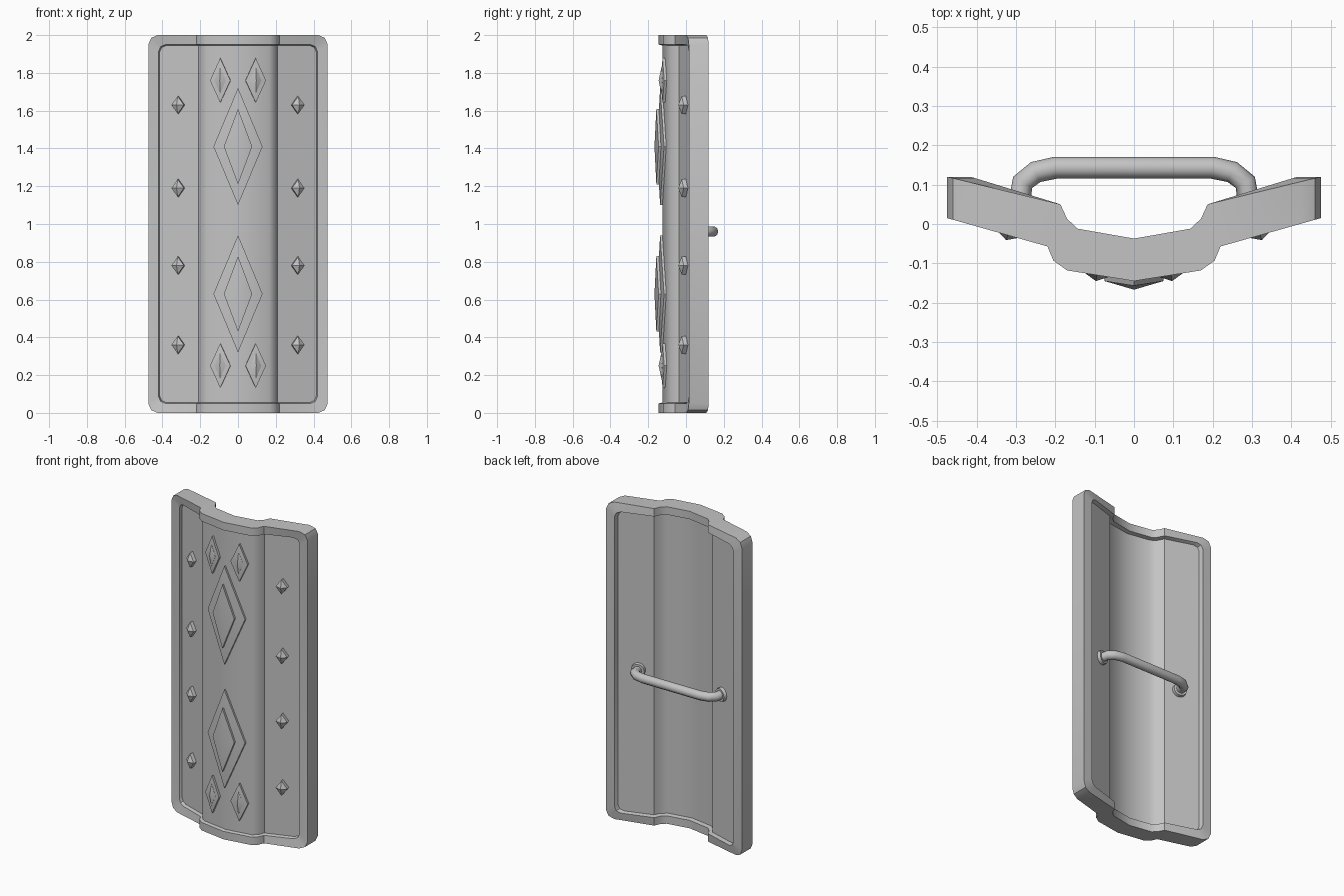
import bpy, bmesh
from mathutils import Vector

cube = bpy.data.objects.get("Cube")
if cube:
    bpy.data.objects.remove(cube, do_unlink=True)

steel = bpy.data.materials.new("plain grey steel")
steel.use_nodes = True
GREY = (0.55, 0.55, 0.55, 1)
steel.diffuse_color = GREY
steel.node_tree.nodes["Principled BSDF"].inputs["Base Color"].default_value = GREY


def finish(obj, angle=0.62):
    if not obj.data.materials:
        obj.data.materials.append(steel)
    bpy.ops.object.select_all(action='DESELECT')
    obj.select_set(True)
    bpy.context.view_layer.objects.active = obj
    bpy.ops.object.shade_smooth_by_angle(angle=angle)


def make_object(name, bm):
    bmesh.ops.recalc_face_normals(bm, faces=bm.faces)
    mesh = bpy.data.meshes.new(name)
    bm.to_mesh(mesh)
    bm.free()
    obj = bpy.data.objects.new(name, mesh)
    bpy.context.collection.objects.link(obj)
    finish(obj)
    return obj


# One closed loop of the shield: bulge profile, wing tip, top height, corner radius
def ring(bm, bulge, tip, top, r):
    (x0, y0), (x1, y1) = bulge[-1], tip
    half = [(x, y, top) for x, y in bulge]
    for x, z in ((x1 - r, top), (x1 - r * 0.3, top - r * 0.3), (x1, top - r)):
        half.append((x, y0 + (y1 - y0) * (x - x0) / (x1 - x0), z))
    upper = [(-x, y, z) for x, y, z in reversed(half[1:])] + half
    lower = [(x, y, 2 - z) for x, y, z in reversed(upper)]
    return [bm.verts.new(p) for p in upper + lower]


# Shield body: recessed front panel, rim, recessed back panel
front_panel = [(0, -0.125), (0.165, -0.099), (0.195, -0.077), (0.21, -0.037)]
front_inner = [(0, -0.145), (0.17, -0.118), (0.205, -0.093), (0.22, -0.057)]
back_inner = [(0, -0.037), (0.143, -0.012), (0.17, 0.013), (0.187, 0.05)]
back_panel = [(0, -0.062), (0.15, -0.037), (0.185, -0.01), (0.205, 0.028)]
bm = bmesh.new()
rings = [
    ring(bm, front_panel, (0.415, 0.034), 1.945, 0.035),
    ring(bm, front_inner, (0.42, 0.015), 1.95, 0.035),
    ring(bm, front_inner, (0.475, 0.015), 2.0, 0.05),
    ring(bm, back_inner, (0.475, 0.12), 2.0, 0.05),
    ring(bm, back_inner, (0.415, 0.12), 1.95, 0.035),
    ring(bm, back_panel, (0.41, 0.093), 1.945, 0.035),
]
n = len(rings[0])
for a, b in zip(rings, rings[1:]):
    for i in range(n):
        j = (i + 1) % n
        bm.faces.new((a[i], a[j], b[j], b[i]))
for loop in (rings[0], rings[-1]):
    for i in range(n // 2 - 1):
        bm.faces.new((loop[i], loop[i + 1], loop[n - 2 - i], loop[n - 1 - i]))
make_object("shield_body", bm)


# Diamond with a short wall and a low pyramid on top, lying on a sloped
# or (when centred) folded surface
def diamond(name, x, z, hw, hh, y, slope, wall, apex):
    side = (x > 0) - (x < 0)
    lean = side * slope
    bm = bmesh.new()
    corners = [(-hw, 0), (0, hh), (hw, 0), (0, -hh)]
    base, top = [], []
    for dx, dz in corners:
        rise = lean * dx if side else slope * abs(dx)
        base.append(bm.verts.new((x + dx, y + rise + 0.012, z + dz)))
        top.append(bm.verts.new((x + dx + lean * wall, y + rise - wall, z + dz)))
    peak = bm.verts.new((x + lean * apex, y - apex, z))
    for i in range(4):
        j = (i + 1) % 4
        bm.faces.new((base[i], base[j], top[j], top[i]))
        bm.faces.new((top[i], top[j], peak))
    bm.faces.new(base)
    make_object(name, bm)


# Large centre diamonds, two tiers each
for label, z in (("upper", 1.41), ("lower", 0.63)):
    diamond(label + "_large_diamond_base", 0, z, 0.13, 0.31, -0.125, 0.16, 0.012, 0.03)
    diamond(label + "_large_diamond_boss", 0, z, 0.075, 0.2, -0.137, 0.16, 0.02, 0.03)

# Small paired diamonds and the wing studs
for label, s in (("left", 1), ("right", -1)):
    for level, z in (("upper", 1.76), ("lower", 0.25)):
        name = f"{label}_{level}_small_diamond"
        diamond(name + "_base", s * 0.092, z, 0.054, 0.118, -0.11, 0.16, 0.014, 0.026)
        diamond(name + "_boss", s * 0.092, z, 0.03, 0.07, -0.115, 0.16, 0.015, 0.03)
    for k, z in enumerate((1.63, 1.19, 0.78, 0.36)):
        diamond(f"{label}_stud_{k + 1}", s * 0.312, z, 0.033, 0.047, -0.001, 0.33, 0.022, 0.04)

# Grip bar on the back
half = [(0.2, 0.143), (0.25, 0.132), (0.283, 0.106), (0.292, 0.05)]
path = [(-x, y) for x, y in reversed(half)] + half
curve = bpy.data.curves.new("handle", 'CURVE')
curve.dimensions = '3D'
curve.bevel_depth = 0.028
curve.bevel_resolution = 3
curve.use_fill_caps = True
spline = curve.splines.new('POLY')
spline.points.add(len(path) - 1)
for point, (x, y) in zip(spline.points, path):
    point.co = (x, y, 0.96, 1)
handle = bpy.data.objects.new("handle", curve)
bpy.context.collection.objects.link(handle)
bpy.ops.object.select_all(action='DESELECT')
handle.select_set(True)
bpy.context.view_layer.objects.active = handle
bpy.ops.object.convert(target='MESH')
finish(bpy.context.view_layer.objects.active, 0.9)

# Round mounting collars at the ends of the grip
for label, s in (("left", 1), ("right", -1)):
    bm = bmesh.new()
    bmesh.ops.create_cone(bm, cap_ends=True, segments=16, radius1=0.044,
                          radius2=0.04, depth=0.03)
    collar = make_object(label + "_handle_collar", bm)
    collar.location = (s * 0.291, 0.06, 0.96)
    collar.rotation_euler = Vector((-s * 0.31, 1, 0)).to_track_quat('Z', 'Y').to_euler()
